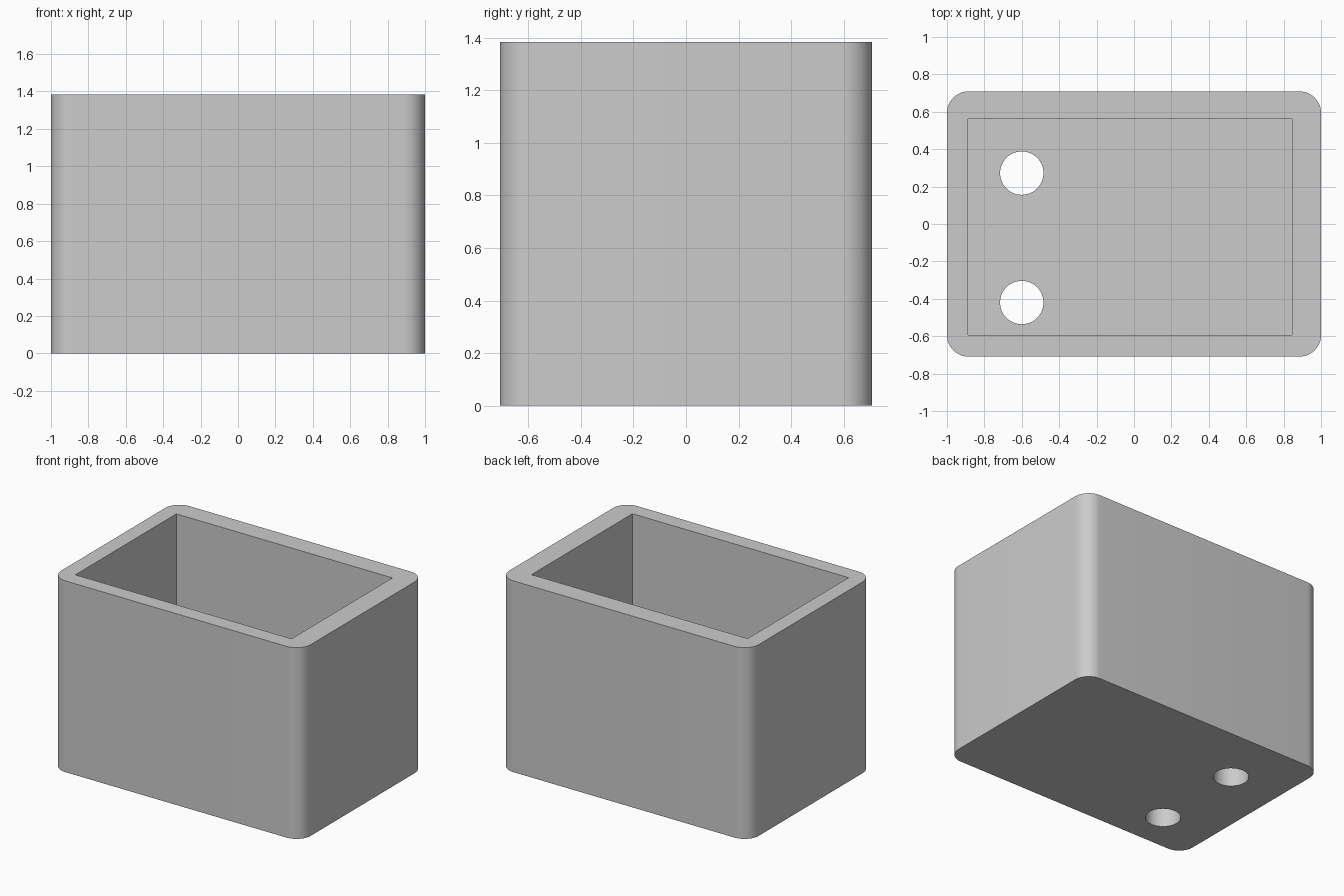
import bpy
import bmesh
import math

cube = bpy.data.objects.get("Cube")
if cube:
    bpy.data.objects.remove(cube, do_unlink=True)

HEIGHT = 1.385
HALF_Y = 0.709
CORNER = 0.115
FLOOR = 0.23

grey = bpy.data.materials.new("light grey")
grey.use_nodes = True
colour = (0.6, 0.6, 0.6, 1)
grey.diffuse_color = colour
grey.node_tree.nodes["Principled BSDF"].inputs["Base Color"].default_value = colour


def make_object(name, bm):
    mesh = bpy.data.meshes.new(name)
    bm.to_mesh(mesh)
    bm.free()
    mesh.materials.append(grey)
    obj = bpy.data.objects.new(name, mesh)
    bpy.context.collection.objects.link(obj)
    return obj


def box(x0, x1, y0, y1, z0, z1):
    bm = bmesh.new()
    bmesh.ops.create_cube(bm, size=1)
    bmesh.ops.scale(bm, vec=(x1 - x0, y1 - y0, z1 - z0), verts=bm.verts)
    bmesh.ops.translate(bm, vec=((x0 + x1) / 2, (y0 + y1) / 2, (z0 + z1) / 2), verts=bm.verts)
    return bm


def cut(target, cutter):
    mod = target.modifiers.new("cut", "BOOLEAN")
    mod.operation = "DIFFERENCE"
    mod.solver = "EXACT"
    mod.object = cutter
    bpy.context.view_layer.objects.active = target
    bpy.ops.object.modifier_apply(modifier=mod.name)
    bpy.data.objects.remove(cutter, do_unlink=True)


# Outer block with rounded upright edges
bm = box(-1, 1, -HALF_Y, HALF_Y, 0, HEIGHT)
upright = [e for e in bm.edges if abs(e.verts[0].co.z - e.verts[1].co.z) > 0.5]
bmesh.ops.bevel(bm, geom=upright, offset=CORNER, segments=12, profile=0.5, affect="EDGES")
holder = make_object("open_box", bm)

# Off-centre rectangular cavity
cut(holder, make_object("cavity_cutter", box(-0.887, 0.845, -0.594, 0.561, FLOOR, HEIGHT + 0.2)))

# Two round holes through the floor
for y in (-0.42, 0.272):
    bm = bmesh.new()
    bmesh.ops.create_cone(bm, cap_ends=True, segments=48, radius1=0.116, radius2=0.116, depth=0.6)
    bmesh.ops.translate(bm, vec=(-0.6, y, 0.1), verts=bm.verts)
    cut(holder, make_object("hole_cutter", bm))

# Smooth curves, crisp edges
bpy.ops.object.select_all(action="DESELECT")
holder.select_set(True)
bpy.context.view_layer.objects.active = holder
bpy.ops.object.shade_smooth_by_angle(angle=math.radians(30))
